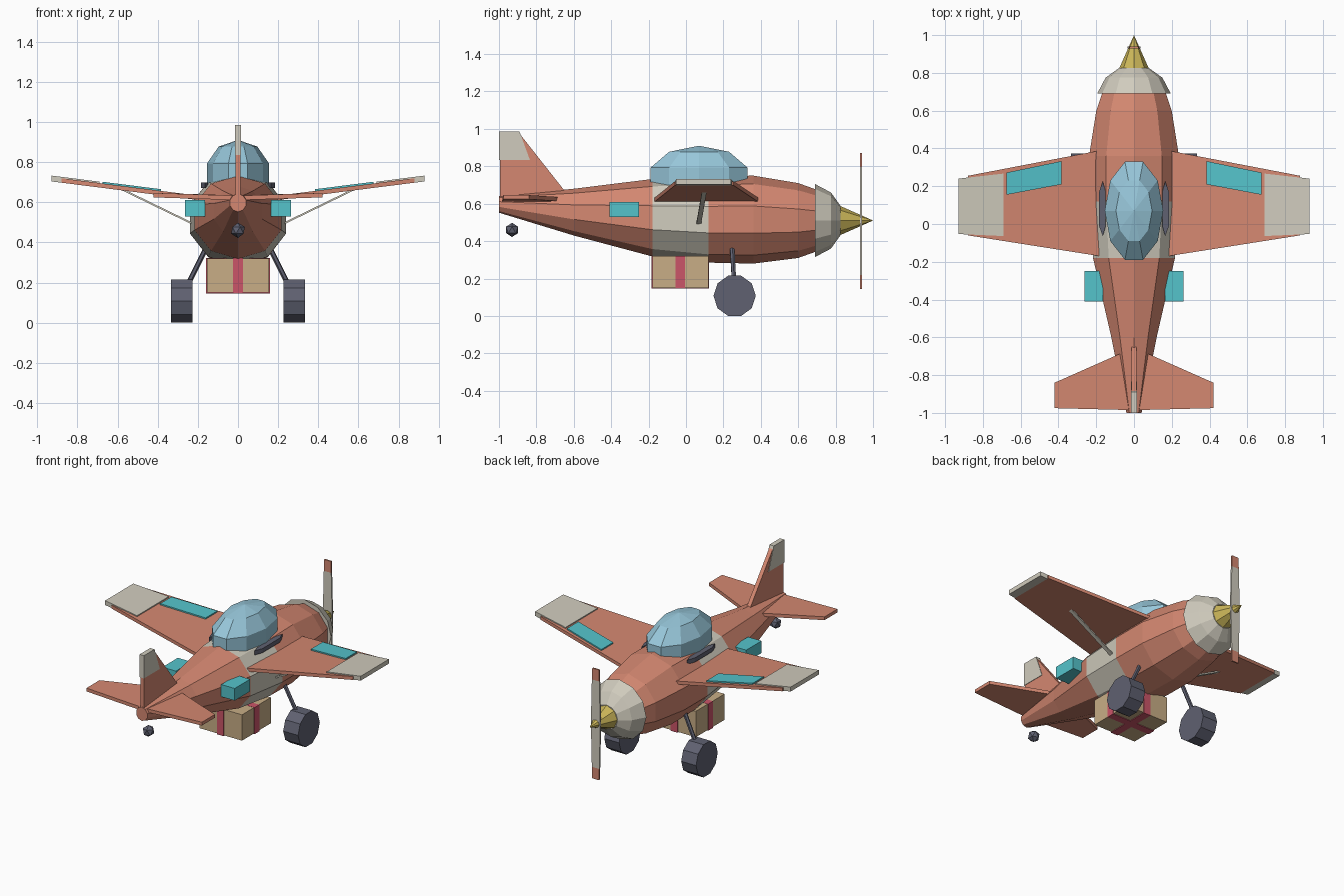
import bpy, bmesh, math
from mathutils import Vector, Matrix

if "Cube" in bpy.data.objects:
    bpy.data.objects.remove(bpy.data.objects["Cube"])


def material(name, r, g, b):
    m = bpy.data.materials.new(name)
    m.diffuse_color = (r, g, b, 1)
    m.use_nodes = True
    m.node_tree.nodes["Principled BSDF"].inputs["Base Color"].default_value = m.diffuse_color
    return m


ORANGE = material("coral_paint", .66, .245, .165)
CREAM = material("cream_trim", .63, .60, .51)
CYAN = material("turquoise", .09, .55, .60)
GLASS = material("canopy_blue", .31, .57, .70)
DARK = material("dark_grey", .115, .12, .165)
CRATE = material("crate_tan", .58, .42, .24)
STRAP = material("strap_red", .60, .09, .14)
GOLD = material("spinner_gold", .60, .47, .10)


def finish(name, bm, *mats):
    bmesh.ops.recalc_face_normals(bm, faces=bm.faces)
    me = bpy.data.meshes.new(name)
    bm.to_mesh(me)
    bm.free()
    for m in mats:
        me.materials.append(m)
    ob = bpy.data.objects.new(name, me)
    bpy.context.collection.objects.link(ob)
    return ob


def loft(name, rings, *mats, rule=None):
    """Skin a list of equal-length point rings and cap both ends."""
    bm = bmesh.new()
    loops = [[bm.verts.new(p) for p in ring] for ring in rings]
    for a, b in zip(loops, loops[1:]):
        for i in range(len(a)):
            j = (i + 1) % len(a)
            bm.faces.new((a[i], a[j], b[j], b[i]))
    bm.faces.new(loops[0])
    bm.faces.new(loops[-1])
    if rule:
        for f in bm.faces:
            f.material_index = rule(f.calc_center_median())
    return finish(name, bm, *mats)


def slab(name, pts, offset, mat):
    """Outline thickened to both sides by the offset vector."""
    o = Vector(offset)
    return loft(name, [[Vector(p) - o for p in pts], [Vector(p) + o for p in pts]], mat)


def box(name, x, y, z, mat):
    return loft(name, [[(u, v, h) for u, v in ((x[0], y[0]), (x[1], y[0]), (x[1], y[1]), (x[0], y[1]))]
                       for h in z], mat)


def rod(name, a, b, r1, r2, mat, sides):
    a, b = Vector(a), Vector(b)
    bm = bmesh.new()
    rot = (b - a).to_track_quat('Z', 'Y').to_matrix().to_4x4()
    bmesh.ops.create_cone(bm, cap_ends=True, segments=sides, radius1=r1, radius2=r2,
                          depth=(b - a).length, matrix=Matrix.Translation((a + b) / 2) @ rot)
    return finish(name, bm, mat)


def oval(y, zc, rx, rz, n=10):
    return [(rx * math.sin(math.tau * i / n), y, zc + rz * math.cos(math.tau * i / n)) for i in range(n)]


# Fuselage with a cream band in the middle
loft("fuselage", [oval(*s) for s in (
    (-1, .597, .042, .045), (-.6, .555, .126, .125), (-.18, .525, .228, .207),
    (.12, .515, .252, .23), (.36, .515, .25, .235), (.6, .51, .21, .2), (.74, .51, .16, .15))],
    ORANGE, CREAM, rule=lambda c: int(-.18 < c.y < .12))

# Cowl, spinner, propeller
loft("nose_cowl", [oval(y, .51, r, r, 12) for y, r in ((.69, .195), (.775, .15), (.825, .08))], CREAM)
rod("spinner", (0, .82, .51), (0, 1, .51), .08, 0, GOLD, 8)
blade = [[(x * w, .935 + d, z) for x, d in ((-1, -.005), (1, -.005), (1, .005), (-1, .005))]
         for z, w in ((.145, .024), (.22, .027), (.51, .034), (.795, .027), (.87, .024))]
loft("propeller", blade, CREAM, ORANGE, rule=lambda c: int(abs(c.z - .5075) > .286))

# Canopy
bm = bmesh.new()
bmesh.ops.create_uvsphere(bm, u_segments=10, v_segments=5, radius=1)
bmesh.ops.transform(bm, verts=bm.verts, matrix=Matrix.Translation((0, .07, .74))
                    @ Matrix.Diagonal((.163, .287, .17, 1)) @ Matrix.Rotation(math.pi / 2, 4, 'Z'))
finish("canopy", bm, GLASS)


def wing_z(x):
    return .622 + (x - .2) * .127


def wing_part(name, s, outline, half, lift, mat):
    slab(name, [(s * x, y, wing_z(x) + lift) for x, y in outline], (0, 0, half), mat)


for s, side in ((1, "right"), (-1, "left")):
    # Wing, cream tip and turquoise panel
    wing_part(side + "_wing", s, ((.15, .395), (.88, .255), (.88, -.06), (.15, -.175)), .011, 0, ORANGE)
    wing_part(side + "_wing_tip", s, ((.88, .246), (.93, .24), (.93, -.053), (.88, -.055)), .011, 0, CREAM)
    wing_part(side + "_tip_plate", s, ((.69, .267), (.93, .24), (.93, -.053), (.69, -.064)), .004, .014, CREAM)
    wing_part(side + "_wing_panel", s, ((.383, .333), (.675, .272), (.675, .155), (.383, .21)), .0045, .015, CYAN)
    # Wing strut
    slab(side + "_wing_strut", [(s * .58, .085, .665), (s * .58, .11, .665), (s * .22, .08, .49),
                                (s * .22, .055, .49)], (0, 0, .005), CREAM)
    # Canopy rail
    slab(side + "_canopy_rail", [(s * .165, -.065, .685), (s * .185, -.01, .685), (s * .185, .17, .685),
                                 (s * .165, .225, .685), (s * .15, .17, .685), (s * .15, -.01, .685)],
         (0, 0, .014), DARK)
    # Side pod
    box(side + "_side_pod", sorted((s * .165, s * .263)), (-.41, -.25), (.53, .61), CYAN)
    # Tailplane
    slab(side + "_tailplane", [(s * .02, -.985, .622), (s * .42, -.975, .635), (s * .42, -.84, .635),
                               (s * .07, -.685, .625), (s * .02, -.665, .622)], (0, 0, .011), ORANGE)
    # Landing gear
    rod(side + "_gear_leg", (s * .28, .26, .13), (s * .15, .245, .39), .013, .013, DARK, 6)
    ring = [(.26 + .113 * math.cos(math.tau * i / 10), .1075 + .113 * math.sin(math.tau * i / 10))
            for i in range(10)]
    slab(side + "_wheel", [(s * .28, y, z) for y, z in ring], (.054, 0, 0), DARK)

# Tail fin with cream cap
slab("tail_fin", [(0, -.995, .58), (0, -.995, .975), (0, -.89, .975), (0, -.63, .645), (0, -.65, .6)],
     (.013, 0, 0), ORANGE)
slab("fin_cap", [(0, -1, .835), (0, -1, .985), (0, -.89, .985), (0, -.835, .835)], (.016, 0, 0), CREAM)

# Tail wheel
bm = bmesh.new()
bmesh.ops.create_icosphere(bm, subdivisions=1, radius=.038, matrix=Matrix.Translation((0, -.93, .46)))
finish("tail_wheel", bm, DARK)

# Cargo crate with crossed straps
box("cargo_crate", (-.155, .155), (-.18, .12), (.15, .32), CRATE)
box("strap_lengthwise", (-.025, .025), (-.184, .124), (.146, .321), STRAP)
box("strap_crosswise", (-.159, .159), (-.055, -.005), (.146, .321), STRAP)
